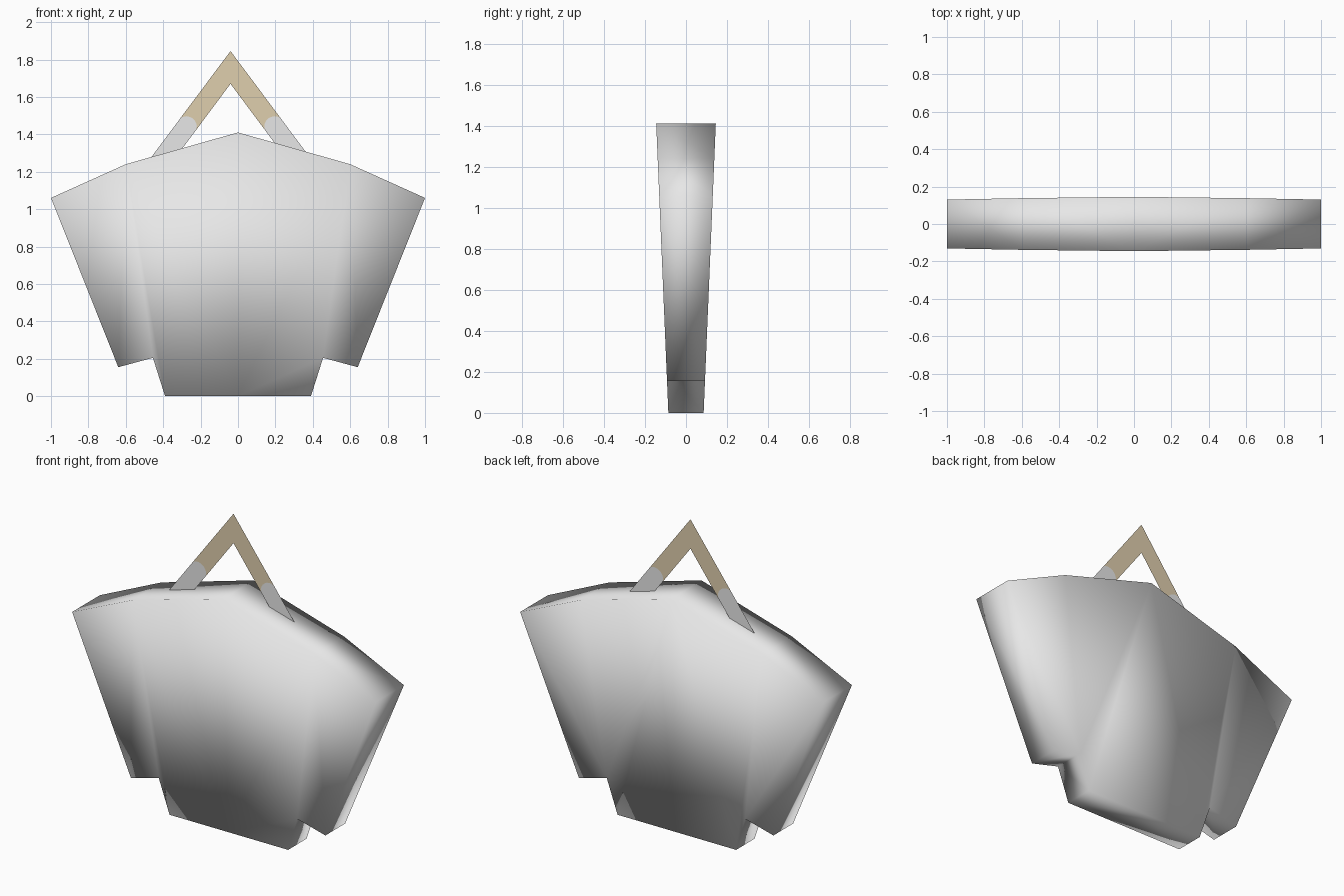
import bpy, bmesh, math
from mathutils import Vector

cube = bpy.data.objects.get("Cube")
if cube:
    bpy.data.objects.remove(cube)


def material(name, rgb):
    mat = bpy.data.materials.new(name)
    mat.use_nodes = True
    color = (*rgb, 1)
    mat.diffuse_color = color
    mat.node_tree.nodes["Principled BSDF"].inputs["Base Color"].default_value = color
    return mat


grey = material("pale grey", (0.8, 0.8, 0.8))
tan = material("tan", (0.74, 0.62, 0.42))


def finish(name, bm, mats):
    mesh = bpy.data.meshes.new(name)
    bm.to_mesh(mesh)
    bm.free()
    for mat in mats:
        mesh.materials.append(mat)
    obj = bpy.data.objects.new(name, mesh)
    bpy.context.collection.objects.link(obj)
    return obj


# Body: half outline from top centre to bottom centre, thickening upward
outline = [(0, 1.41), (0.6, 1.24), (1, 1.06), (0.64, 0.155),
           (0.455, 0.205), (0.39, 0), (0, 0)]
panels = [(0, 1, 4, 5, 6), (1, 2, 3, 4)]
bm = bmesh.new()
front, back = [
    [bm.verts.new((x, side * (0.086 + 0.042 * z), z)) for x, z in outline]
    for side in (-1, 1)]
for panel in panels:
    bm.faces.new([front[i] for i in panel])
    bm.faces.new([back[i] for i in reversed(panel)])
for i in range(len(outline) - 1):
    bm.faces.new((front[i], back[i], back[i + 1], front[i + 1]))
bmesh.ops.recalc_face_normals(bm, faces=bm.faces)
for face in bm.faces:
    face.smooth = True
# Turn the half outward, judged by a front panel
bm.faces.ensure_lookup_table()
if bm.faces[0].normal.y > 0:
    bmesh.ops.reverse_faces(bm, faces=bm.faces)
body = finish("body", bm, [grey])
mirror = body.modifiers.new("mirror", "MIRROR")
mirror.use_axis[0] = True
mirror.use_clip = True

# Handle: flat inverted V, with rounded grey straps at the lower ends
APEX = Vector((-0.04, 0.015, 1.845))
WIDTH, CUT, END, ROUND = 0.105, 0.455, 0.76, 0.045
bm = bmesh.new()
top = bm.verts.new(APEX)
notch = bm.verts.new(APEX - Vector((0, 0, 0.175)))
for side in (-1, 1):
    along = Vector((side * 0.598, 0, -0.801))
    across = Vector((-side * 0.801, 0, -0.598))
    # Rounded joint from the outer edge to the inner edge
    joint = []
    steps = 10
    for k in range(steps + 1):
        angle = math.pi * k / steps
        u = WIDTH * (1 - math.cos(angle)) / 2
        distance = CUT - ROUND * math.sin(angle)
        joint.append(bm.verts.new(APEX + along * distance + across * u))
    outer = bm.verts.new(APEX + along * END)
    inner = bm.verts.new(APEX + along * END + across * WIDTH)
    arm = bm.faces.new([top] + joint + [notch])
    strap = bm.faces.new([outer, inner] + joint[::-1])
    arm.material_index, strap.material_index = 0, 1
bmesh.ops.recalc_face_normals(bm, faces=bm.faces)
bm.normal_update()
for face in bm.faces:
    if face.normal.y > 0:
        face.normal_flip()
finish("handle", bm, [tan, grey])
